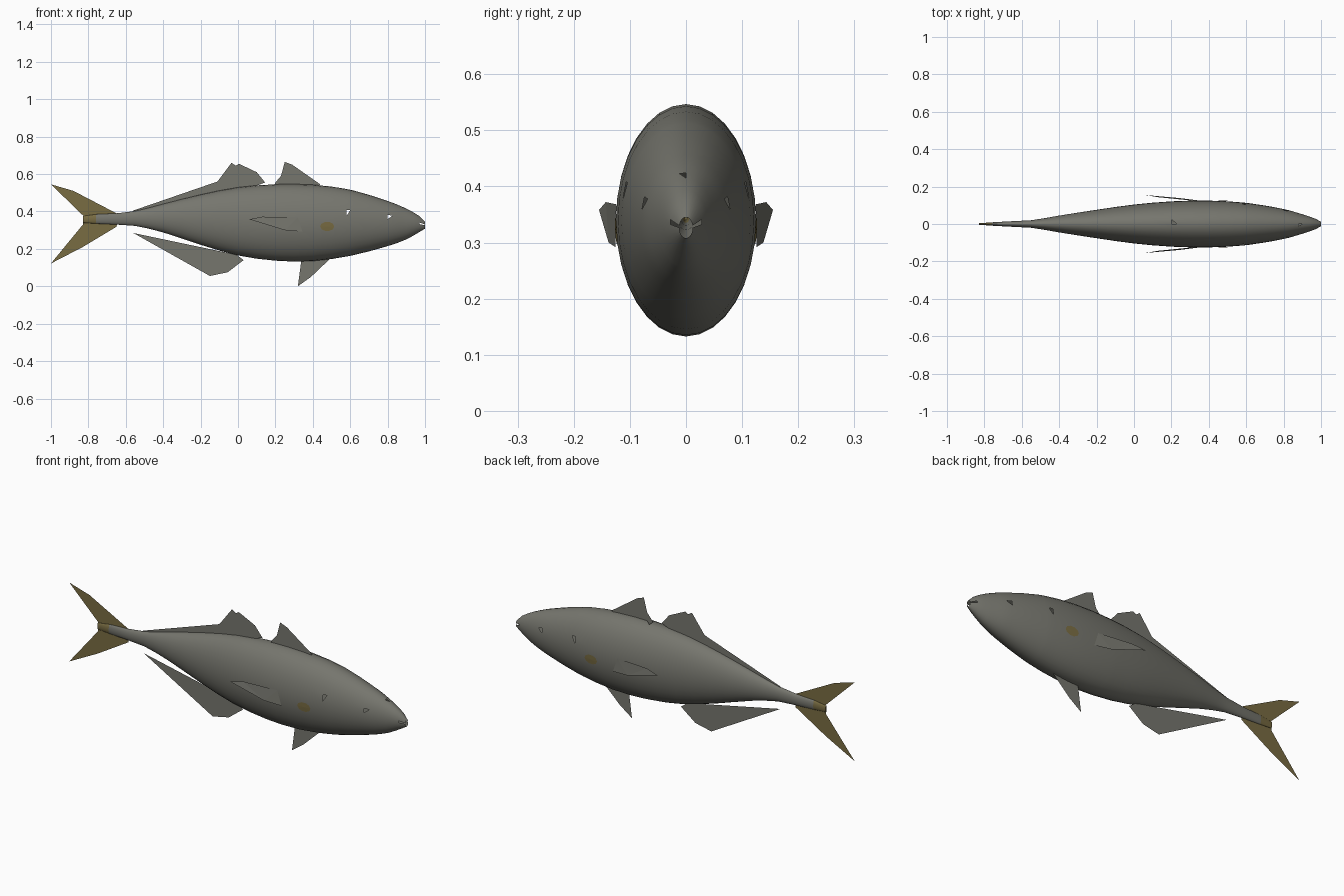
import bpy, bmesh, math

cube = bpy.data.objects.get("Cube")
if cube:
    bpy.data.objects.remove(cube, do_unlink=True)


def material(name, rgb):
    m = bpy.data.materials.new(name)
    m.use_nodes = True
    m.diffuse_color = (*rgb, 1)
    m.node_tree.nodes["Principled BSDF"].inputs["Base Color"].default_value = (*rgb, 1)
    return m


GREY = material("silver grey", (0.18, 0.18, 0.155))
OLIVE = material("olive yellow", (0.19, 0.15, 0.055))


def add_object(name, bm, mats, smooth=False):
    mesh = bpy.data.meshes.new(name)
    bm.to_mesh(mesh)
    bm.free()
    obj = bpy.data.objects.new(name, mesh)
    bpy.context.collection.objects.link(obj)
    for m in mats:
        mesh.materials.append(m)
    if smooth:
        bpy.ops.object.select_all(action='DESELECT')
        obj.select_set(True)
        bpy.context.view_layer.objects.active = obj
        bpy.ops.object.shade_smooth_by_angle(angle=math.radians(40))
    return obj


# Body stations: x, top, bottom, half width
PROFILE = [
    (-0.83, 0.375, 0.34, 0.004), (-0.76, 0.385, 0.335, 0.009),
    (-0.65, 0.39, 0.33, 0.015), (-0.55, 0.402, 0.323, 0.02),
    (-0.4, 0.44, 0.288, 0.045), (-0.2, 0.49, 0.222, 0.076),
    (0.0, 0.529, 0.165, 0.104), (0.2, 0.545, 0.137, 0.121),
    (0.4, 0.543, 0.135, 0.125), (0.6, 0.516, 0.163, 0.113),
    (0.8, 0.456, 0.215, 0.08), (0.9, 0.415, 0.251, 0.052),
    (0.97, 0.375, 0.29, 0.028), (1.0, 0.345, 0.308, 0.012),
]


def section(x):
    """Smoothly interpolated top, bottom and half width at x."""
    n = len(PROFILE)
    i = max(k for k in range(n - 1) if PROFILE[k][0] <= x)
    a, b = PROFILE[i], PROFILE[i + 1]
    before, after = PROFILE[max(i - 1, 0)], PROFILE[min(i + 2, n - 1)]
    h = b[0] - a[0]
    t = (x - a[0]) / h
    out = []
    for c in (1, 2, 3):
        ma = (b[c] - before[c]) / (b[0] - before[0]) * h
        mb = (after[c] - a[c]) / (after[0] - a[0]) * h
        out.append((2*t**3 - 3*t**2 + 1) * a[c] + (t**3 - 2*t**2 + t) * ma
                   + (3*t**2 - 2*t**3) * b[c] + (t**3 - t**2) * mb)
    return out


def skin_y(x, z):
    top, bottom, w = section(x)
    s = (z - (top + bottom) / 2) / ((top - bottom) / 2)
    return w * math.sqrt(max(0, 1 - s * s))


# Body: lofted ellipses, open at the mouth, small triangular eye and nostril openings
SIDES = 32
EYE, NOSTRIL, SNOUT, BACK = (0.58, 0.615), (0.8, 0.826), (0.88, 0.91), (0.2, 0.23)
xs = {p[0] for p in PROFILE} | {*EYE, *NOSTRIL, *SNOUT, *BACK}
xs = sorted(xs | {-0.48, -0.3, -0.1, 0.1, 0.3, 0.5, 0.7, 0.75, 0.85, 0.94})
bm = bmesh.new()
rings = []
for x in xs:
    top, bottom, w = section(x)
    mid, r = (top + bottom) / 2, (top - bottom) / 2
    angles = [2 * math.pi * k / SIDES for k in range(SIDES)]
    rings.append([bm.verts.new((x, w * math.cos(a), mid + r * math.sin(a))) for a in angles])

half = SIDES // 2
openings = {(EYE[0], 1), (EYE[0], half - 2), (NOSTRIL[0], 1), (NOSTRIL[0], half - 2),
            (SNOUT[0], half // 2), (BACK[0], half // 2 - 1)}
mouth = {(0.97, k) for k in (0, half - 1)}
for i in range(len(xs) - 1):
    for k in range(SIDES):
        a, b = rings[i][k], rings[i + 1][k]
        c, d = rings[i + 1][(k + 1) % SIDES], rings[i][(k + 1) % SIDES]
        key = (xs[i], k)
        if key in mouth:
            continue
        if key in openings:
            # keep only one triangle of the quad
            left_side = k < half // 2
            f = bm.faces.new((a, b, c) if left_side else (b, c, d))
        else:
            f = bm.faces.new((a, b, c, d))
        f.material_index = 1 if xs[i] < -0.77 else 0
bm.faces.new(rings[0]).material_index = 1
bmesh.ops.recalc_face_normals(bm, faces=bm.faces)
add_object("body", bm, [GREY, OLIVE], smooth=True)


# Thin fins on the centre line
def fin(name, outline, mat):
    bm = bmesh.new()
    f = bm.faces.new([bm.verts.new((x, 0, z)) for x, z in outline])
    bmesh.ops.triangulate(bm, faces=[f])
    add_object(name, bm, [mat])


fin("front_dorsal_fin", [(0.19, 0.53), (0.2, 0.555), (0.23, 0.59), (0.25, 0.665),
                         (0.29, 0.65), (0.44, 0.545), (0.42, 0.52)], GREY)
fin("rear_dorsal_fin", [(-0.58, 0.39), (-0.56, 0.405), (-0.11, 0.56), (-0.035, 0.66),
                        (-0.012, 0.645), (0.005, 0.655), (0.1, 0.61), (0.145, 0.555),
                        (0.05, 0.52), (-0.2, 0.47)], GREY)
fin("anal_fin", [(-0.56, 0.285), (-0.145, 0.08), (-0.15, 0.055), (-0.055, 0.075),
                 (0.03, 0.14), (-0.01, 0.17), (-0.085, 0.185)], GREY)
fin("pelvic_fin", [(0.34, 0.15), (0.335, 0.09), (0.32, 0.0), (0.39, 0.05),
                   (0.49, 0.145), (0.42, 0.16)], GREY)
fin("tail_fin_upper", [(-0.64, 0.385), (-0.88, 0.51), (-1, 0.545), (-0.825, 0.375),
                       (-0.83, 0.357), (-0.64, 0.36)], OLIVE)
fin("tail_fin_lower", [(-0.64, 0.36), (-0.83, 0.357), (-0.825, 0.335), (-1, 0.122),
                       (-0.83, 0.21), (-0.65, 0.318)], OLIVE)

# Paired flaring pectoral fins and cheek spots
for side, s in (("left", 1), ("right", -1)):
    bm = bmesh.new()
    pts = [(0.06, 0.155, 0.358), (0.13, 0.143, 0.372), (0.32, 0.124, 0.368),
           (0.345, 0.126, 0.292), (0.25, 0.138, 0.3)]
    f = bm.faces.new([bm.verts.new((x, s * y, z)) for x, y, z in pts])
    bmesh.ops.triangulate(bm, faces=[f])
    add_object(side + "_pectoral_fin", bm, [GREY])

    bm = bmesh.new()

    def on_skin(x, z):
        return bm.verts.new((x, s * (skin_y(x, z) + 0.003), z))

    centre = on_skin(0.477, 0.32)
    rim = []
    for k in range(10):
        a = 2 * math.pi * k / 10
        rim.append(on_skin(0.477 + 0.038 * math.cos(a), 0.32 + 0.025 * math.sin(a)))
    for k in range(10):
        bm.faces.new((centre, rim[k], rim[(k + 1) % 10]))
    if s > 0:
        bmesh.ops.reverse_faces(bm, faces=bm.faces)
    add_object(side + "_cheek_spot", bm, [OLIVE])
